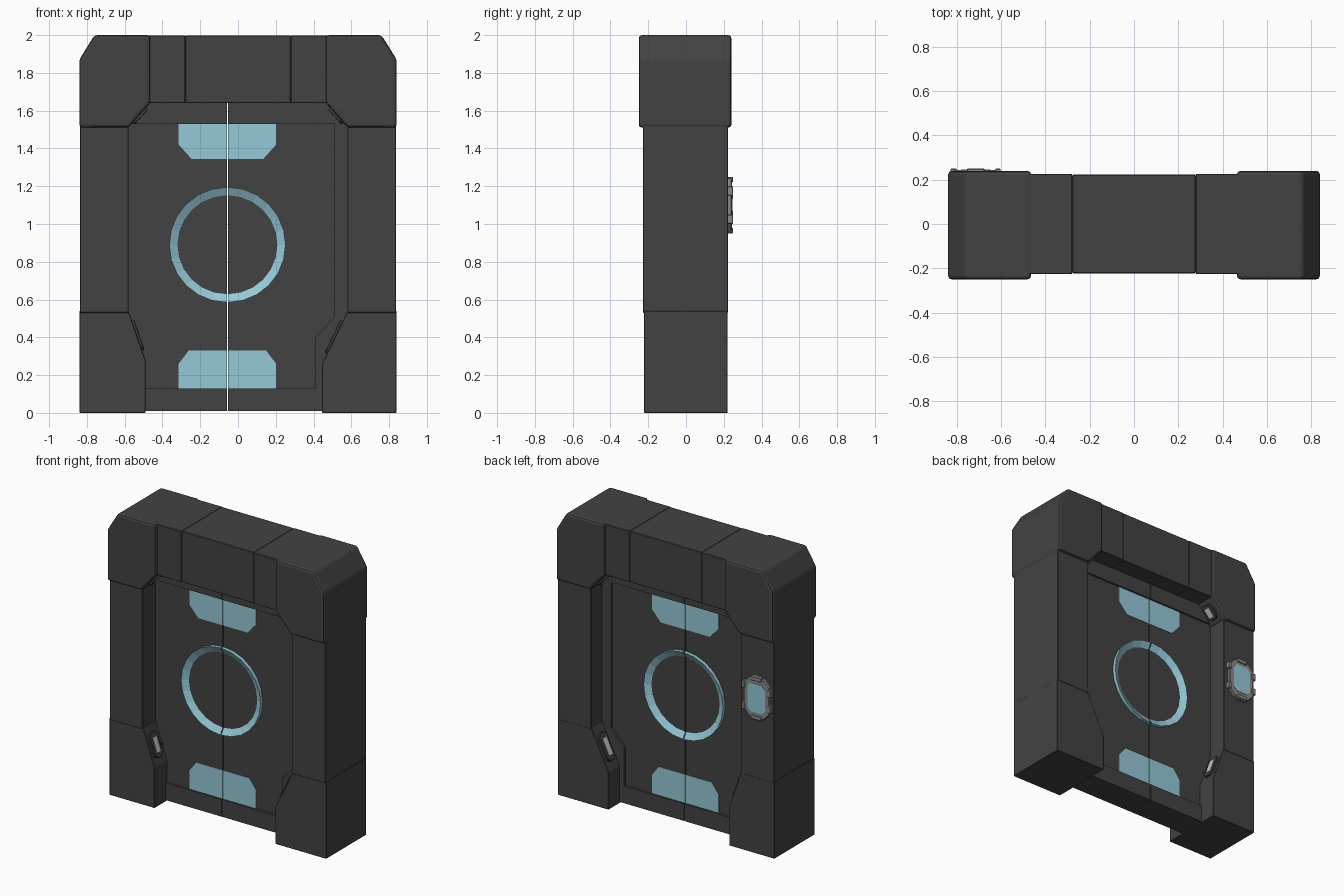
import bpy, bmesh, math
from mathutils import Vector, Matrix

if "Cube" in bpy.data.objects:
    bpy.data.objects.remove(bpy.data.objects["Cube"])


def material(name, color):
    m = bpy.data.materials.new(name)
    m.diffuse_color = color
    m.use_nodes = True
    m.node_tree.nodes["Principled BSDF"].inputs["Base Color"].default_value = m.diffuse_color
    return m


DARK = material("dark_metal", (0.055, 0.055, 0.055, 1))
MID = material("mid_metal", (0.25, 0.25, 0.25, 1))
BLUE = material("blue_light", (0.30, 0.58, 0.68, 1))
GLASS = material("blue_glass", (0.30, 0.58, 0.68, 0.85))
YF, YB = -0.227, 0.223      # front and back of the frame
CX = -0.056                 # where the two door leaves meet


def finish(name, bm, mat, bevel=0, segments=1, loc=(0, 0, 0)):
    bmesh.ops.recalc_face_normals(bm, faces=bm.faces)
    me = bpy.data.meshes.new(name)
    bm.to_mesh(me)
    bm.free()
    ob = bpy.data.objects.new(name, me)
    bpy.context.collection.objects.link(ob)
    ob.location = loc
    if mat:
        me.materials.append(mat)
    if bevel:
        b = ob.modifiers.new("bevel", 'BEVEL')
        b.width, b.segments, b.limit_method = bevel, segments, 'ANGLE'
    return ob


def prism(name, pts, y0, y1, mat, bevel=0, segments=1, loc=(0, 0, 0)):
    """Extrude an x-z outline from y0 to y1."""
    bm = bmesh.new()
    f = bm.faces.new([bm.verts.new((x, y0, z)) for x, z in pts])
    ext = bmesh.ops.extrude_face_region(bm, geom=[f])["geom"]
    bmesh.ops.translate(bm, vec=(0, y1 - y0, 0),
                        verts=[v for v in ext if isinstance(v, bmesh.types.BMVert)])
    return finish(name, bm, mat, bevel, segments, loc)


def rect(x0, x1, z0, z1):
    return [(x0, z0), (x1, z0), (x1, z1), (x0, z1)]


def octagon(w, h, c):
    w, h = w / 2, h / 2
    return [(-w, c - h), (c - w, -h), (w - c, -h), (w, c - h),
            (w, h - c), (w - c, h), (c - w, h), (-w, h - c)]


def mirror(ob, y=False):
    m = ob.modifiers.new("mirror", 'MIRROR')
    m.use_axis = (True, y, False)
    m.use_mirror_merge = False


# Frame: top corner blocks and side pillars
corner = prism("top_corner_blocks", [(0.58, 1.51), (0.84, 1.51), (0.84, 1.87), (0.76, 2.0),
               (0.465, 2.0), (0.465, 1.64)], -0.25, 0.24, DARK, 0.016, 2)
pillar = prism("side_pillars", rect(0.58, 0.836, 0.53, 1.53), YF, YB, DARK, 0.003)
mirror(corner)
mirror(pillar)

# Frame: feet, slightly different on each side
for side, inner, knee in (("left", -0.49, 0.28), ("right", 0.445, 0.26)):
    s = math.copysign(1, inner)
    prism(side + "_foot", [(inner, 0), (s * 0.84, 0), (s * 0.84, 0.54), (s * 0.58, 0.54),
          (inner, knee)], YF + 0.004, YB - 0.002, DARK, 0.003)

# Frame: lintel in three sections
prism("lintel_centre", rect(-0.279, 0.279, 1.64, 1.997), YF + 0.004, YB, DARK, 0.003)
mirror(prism("lintel_sides", rect(0.279, 0.49, 1.64, 1.997), YF, YB + 0.003, DARK, 0.003))

# Sliding door leaves: raised rim, recessed panel, glass windows
G = 0.003
at = (CX, 0, 0)
mirror(prism("door_rims", [(G, 1.66), (0.68, 1.66), (0.68, 0.01), (G, 0.01), (G, 0.13),
       (0.466, 0.13), (0.466, 0.40), (0.566, 0.51), (0.566, 1.53), (G, 1.53)],
       -0.10, 0.10, DARK, loc=at))
mirror(prism("door_panels", [(G, 1.345), (0.19, 1.345), (0.258, 1.42), (0.258, 1.53),
       (0.566, 1.53), (0.566, 0.51), (0.466, 0.40), (0.466, 0.13), (0.258, 0.13),
       (0.258, 0.26), (0.205, 0.33), (G, 0.33)], -0.085, 0.085, DARK, loc=at))
mirror(prism("upper_windows", [(G, 1.345), (0.19, 1.345), (0.258, 1.42), (0.258, 1.53),
       (G, 1.53)], -0.088, 0.088, GLASS, loc=at))
mirror(prism("lower_windows", [(G, 0.13), (0.258, 0.13), (0.258, 0.26), (0.205, 0.33),
       (G, 0.33)], -0.088, 0.088, GLASS, loc=at))

# Light ring: half ring spun round the door centre, mirrored to all sides
bm = bmesh.new()
prof = [bm.verts.new((G, y, -r)) for r, y in ((0.26, -0.084), (0.305, -0.11), (0.305, -0.084))]
edges = [bm.edges.new((prof[i], prof[(i + 1) % 3])) for i in range(3)]
bmesh.ops.spin(bm, geom=prof + edges, cent=(G, 0, 0), axis=(0, -1, 0),
               angle=math.pi, steps=12)
mirror(finish("light_ring", bm, BLUE, loc=(CX, 0, 0.89)), y=True)


# Small lamps on the sloping inner faces of the frame
def lamp(name, p, q):
    dx, dz = q[0] - p[0], q[1] - p[1]
    length = math.hypot(dx, dz)
    n = Vector((dz, 0, -dx)).normalized()
    u = Vector((dx, 0, dz)).normalized()
    mid = Vector(((p[0] + q[0]) / 2, 0, (p[1] + q[1]) / 2))
    size = length * 0.62
    for end, y in (("front", -0.158), ("back", 0.155)):
        m = Matrix.Translation(mid + Vector((0, y, 0))) @ \
            Matrix((u, n, u.cross(n))).transposed().to_4x4()
        body = prism(f"{name}_{end}_housing", octagon(size, 0.085, 0.02), -0.01, 0.014, DARK, 0.004)
        lens = prism(f"{name}_{end}_lens", rect(-size * 0.3, size * 0.3, -0.02, 0.02),
                     0, 0.017, None)
        body.matrix_world = m
        lens.matrix_world = m


lamp("lower_left_lamp", (-0.49, 0.28), (-0.58, 0.54))
lamp("lower_right_lamp", (0.58, 0.54), (0.445, 0.26))
lamp("upper_left_lamp", (-0.58, 1.51), (-0.465, 1.64))
lamp("upper_right_lamp", (0.465, 1.64), (0.58, 1.51))

# Control pad on the back of one pillar
pad = (-0.715, 0, 1.10)
body = prism("pad_housing", octagon(0.20, 0.28, 0.045), YB - 0.01, 0.243, MID, 0.005, loc=pad)
prism("pad_screen", octagon(0.135, 0.20, 0.025), YB, 0.246, BLUE, loc=pad)
for i, (x, z, w, h) in enumerate([(-0.1, 0.055, 0.03, 0.05), (-0.1, -0.055, 0.03, 0.05),
                                  (0.1, 0.075, 0.025, 0.05), (0.1, -0.075, 0.025, 0.05),
                                  (0, 0.135, 0.08, 0.03), (0, -0.135, 0.08, 0.03)]):
    prism(f"pad_clamp_{i}", rect(x - w / 2, x + w / 2, z - h / 2, z + h / 2),
          YB - 0.01, 0.25, MID, 0.004, loc=pad)
